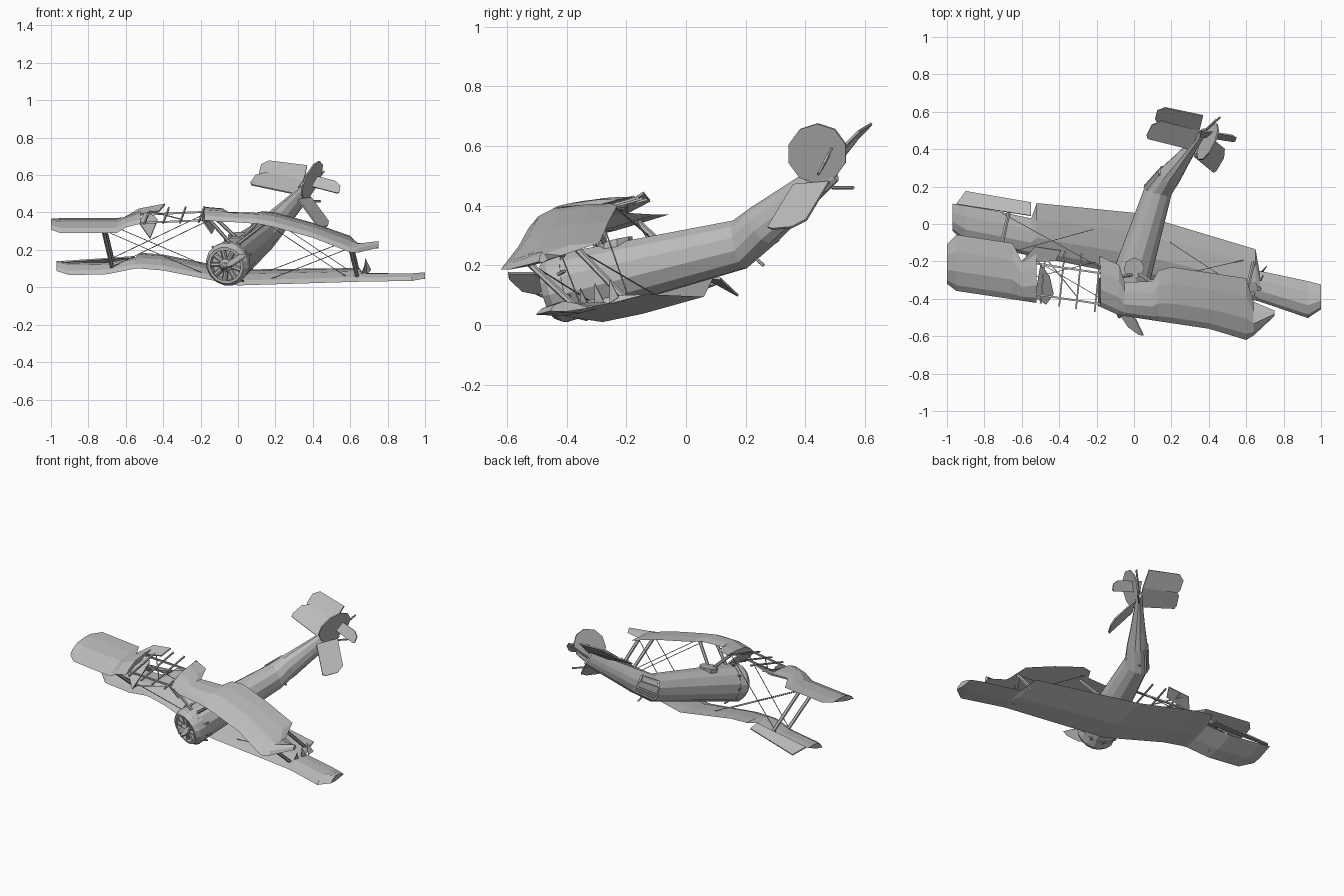
import bpy, bmesh, math
from mathutils import Vector

if "Cube" in bpy.data.objects:
    bpy.data.objects.remove(bpy.data.objects["Cube"])

grey = bpy.data.materials.new("plain_grey")
grey.use_nodes = True
grey.diffuse_color = (.5, .5, .5, 1)
grey.node_tree.nodes["Principled BSDF"].inputs["Base Color"].default_value = grey.diffuse_color


def finish(name, bm):
    bmesh.ops.recalc_face_normals(bm, faces=bm.faces[:])
    mesh = bpy.data.meshes.new(name)
    bm.to_mesh(mesh)
    bm.free()
    mesh.materials.append(grey)
    ob = bpy.data.objects.new(name, mesh)
    bpy.context.collection.objects.link(ob)
    return ob


def loft(name, rings):
    """Skin a list of equal closed rings and cap both ends."""
    bm = bmesh.new()
    rows = [[bm.verts.new(point) for point in ring] for ring in rings]
    for near, far in zip(rows, rows[1:]):
        for i in range(len(near)):
            bm.faces.new((near[i - 1], near[i], far[i], far[i - 1]))
    bm.faces.new(rows[0])
    bm.faces.new(rows[-1])
    return finish(name, bm)


def circle(centre, side, up, width, height, count):
    angles = [math.tau * (i + .5) / count for i in range(count)]
    return [centre + side * width * math.cos(a) + up * height * math.sin(a) for a in angles]


def beam(name, start, end, radius=.006, sides=6):
    start, end = Vector(start), Vector(end)
    turn = (end - start).to_track_quat('Z', 'Y')
    side, up = turn @ Vector((1, 0, 0)), turn @ Vector((0, 1, 0))
    return loft(name, [circle(p, side, up, radius, radius, sides) for p in (start, end)])


def panel(name, points, thickness=.008):
    bm = bmesh.new()
    bm.faces.new([bm.verts.new(point) for point in points])
    ob = finish(name, bm)
    solid = ob.modifiers.new("thickness", "SOLIDIFY")
    solid.thickness = thickness
    solid.offset = 0


def plate(name, corner, span, chord):
    """Parallelogram tail surface with its outer corners clipped."""
    corner, span, chord = Vector(corner), Vector(span), Vector(chord)
    panel(name, [corner, corner + span * .95, corner + span + chord * .15,
                 corner + span + chord * .7, corner + span * .85 + chord, corner + chord])


# Wing planes: sweep and chord follow rules; c runs from leading to trailing edge
def lower_point(x, c, z):
    return Vector((x, -.28 - x / 5 + c * (.34 - abs(x) / 10), z + c * (.085 - max(x, 0) ** 4 / 15)))


def upper_point(x, c, z):
    return Vector((x, -.5 - .15 * x + .3 * c, z + .08 * c))


# Wing stations: x, first c, last c, leading edge height
lower_stations = [(-.97, .2, .8, .07), (-.9, 0, .8, .065), (-.7, 0, .75, .07), (-.55, 0, .7, .1),
                  (-.52, 0, 1, .1), (-.4, 0, 1, .09), (-.2, 0, 1, .05), (0, 0, 1, .01),
                  (.65, 0, 1, .03), (.67, 0, .6, .03), (.93, -.15, .65, .04), (1, .1, .65, .045)]
upper_right = [(-1, .1, .8, .3), (-.95, 0, 1, .29), (-.65, 0, 1, .29), (-.6, 0, .7, .32), (-.52, 0, .9, .34)]
upper_left = [(-.18, .1, 1, .35), (-.08, 0, .9, .35), (-.05, 0, .6, .35), (.1, 0, .7, .34), (.13, 0, .9, .335),
              (.2, 0, 1, .32), (.4, 0, 1, .265), (.6, -.1, 1, .195), (.64, 0, .6, .185), (.75, .4, .5, .18)]


def wing(name, point, stations, thickness):
    rings = []
    for x, first, last, z in stations:
        ring = []
        for c, height in ((0, 0), (.1, .6), (.35, 1), (.7, .6), (1, 0), (.4, -.2)):
            spot = point(x, first + (last - first) * c, z)
            ring.append(spot + Vector((0, 0, thickness * height)))
        rings.append(ring)
    loft(name, rings)


def height_at(stations, x):
    for (a, *_, low), (b, *_, high) in zip(stations, stations[1:]):
        if a <= x <= b:
            return low + (high - low) * (x - a) / (b - a)


def lower(x, c):
    return lower_point(x, c, height_at(lower_stations, x))


def upper(x, c):
    return upper_point(x, c, height_at(upper_right + upper_left, x))


wing("lower_wing", lower_point, lower_stations, .03)
wing("upper_wing_right_half", upper_point, upper_right, .032)
wing("upper_wing_left_half", upper_point, upper_left, .032)

# Drooping aileron on the lower right wing
sag = Vector((0, 0, -.06))
panel("lower_aileron", [lower(-.95, .8), lower(-.55, .75), lower(-.55, 1) + sag / 2, lower(-.9, 1.1) + sag])

# Bent fuselage: a thick straight front and a raised, tapering tail
nose, bend, tail = Vector((-.05, -.4, .13)), Vector((.13, .18, .27)), Vector((.37, .49, .52))


def body_rings(start, end, first, last, squeeze, steps):
    axis = end - start
    side = axis.cross(Vector((0, 0, 1))).normalized()
    up = side.cross(axis).normalized()
    rings = []
    for i in range(steps + 1):
        t = i / steps
        radius = first + (last - first) * t
        rings.append(circle(start.lerp(end, t), side, up, radius * (1 - squeeze * t), radius, 12))
    return rings


front_rings = body_rings(nose, bend, .115, .085, .1, 4)
tail_rings = body_rings(bend, tail, .085, .045, .6, 4)
loft("fuselage", front_rings + tail_rings[1:])

# Cowling and radial engine share the nose axis
axis = (nose - bend).normalized()
side = axis.cross(Vector((0, 0, 1))).normalized()
up = side.cross(axis)


def turned(name, profile, sides):
    loft(name, [circle(nose + axis * along, side, up, r, r, sides) for r, along in profile])


def nose_point(radius, angle, along):
    return nose + (side * math.cos(angle) + up * math.sin(angle)) * radius + axis * along


turned("cowling", [(.115, -.02), (.118, .03), (.1, .06), (.085, .06), (.085, .02)], 16)
turned("crankcase", [(.035, .02), (.035, .06), (.02, .07)], 10)
turned("spinner", [(.02, .07), (.02, .09), (.005, .11)], 8)
for i in range(9):
    angle = math.tau * i / 9
    beam("engine_cylinder", nose_point(.02, angle, .04), nose_point(.09, angle, .04), .014, 8)
    beam("exhaust_stub", nose_point(.11, angle, -.01), nose_point(.125, angle, -.04))

# Propeller blade folded forward by the impact
hub, reach, width = nose + axis * .07, Vector((.12, -.13, .06)), Vector((.02, .02, .03))
panel("bent_propeller_blade", [hub - width / 2, hub + reach / 2 - width, hub + reach * .9 - width / 2,
                               hub + reach, hub + reach / 2 + width, hub + width / 2])

# Cockpit rim
seat = nose.lerp(bend, .28) + Vector((0, 0, .1))
across, along = side * .055, (bend - nose).normalized() * .06
loft("cockpit_rim", [circle(seat + Vector((0, 0, lift)), across, along, 1, 1, 8) for lift in (-.02, .015)])

# Bare spars and ribs in the torn bay
for c in (.15, .7):
    beam("bare_spar", upper(-.56, c), upper(-.12, c), .007, 4)
for x in (-.5, -.4, -.31, -.21):
    beam("bare_rib", upper(x, 0), upper(x + .03, 1), .006, 4)
beam("loose_brace", upper(-.52, 1), upper(-.3, .2), .004, 4)

# Torn skin hanging around the bay
drop = Vector((0, 0, -.08))
panel("hanging_skin", [upper(-.53, .1), upper(-.47, 0) + drop, upper(-.43, .2), upper(-.45, .5), upper(-.5, .7)])
panel("raised_skin", [upper(-.6, .7), upper(-.53, 1), upper(-.39, 1) - drop / 4, upper(-.42, .8)])
panel("hanging_skin", [upper(-.19, .6), upper(-.12, .7) + drop, upper(-.14, .2) + drop, upper(-.19, .1)])

# Struts and bracing wires run between the two wings
for x, lean in ((-.72, .05), (.6, .04)):
    inner = math.copysign(.14, x)
    for c in (.2, .75):
        beam("wing_strut", upper(x, c), lower(x + lean, c), .011)
        beam("bracing_wire", upper(x, c), lower(inner, c), .0025, 4)
        beam("bracing_wire", lower(x, c), upper(inner, c), .0025, 4)
for x in (-.15, .14):
    for c in (.1, .6):
        beam("cabin_strut", upper(x, c), nose.lerp(bend, c / 2) + side * x * .6, .01)

# Shards at the crushed wing tip
for i in range(3):
    base = lower(.65 + i / 50, .2 + i / 5)
    panel("wing_shard", [base, base + Vector((.02, .03, .02)), base + Vector((.03 - i / 50, 0, .08))], .004)

# Exposed frame on the right side of the fuselage, at the bend
for ring in (front_rings[-1], tail_rings[1]):
    for start, end in zip(ring[4:8], ring[5:8]):
        beam("exposed_frame", start, end, .008, 4)
for start, end in zip(front_rings[-1][4:8], tail_rings[1][4:8]):
    beam("exposed_stringer", start, end, .008, 4)

# Tail surfaces
fin = circle(Vector((.395, .44, .575)), Vector((.04, .1, 0)), Vector((.04, 0, .1)), 1, 1, 10)
panel("fin_and_rudder", fin)
plate("right_stabiliser", (.3, .4, .5), (-.24, .06, .05), (.05, .1, .07))
plate("right_elevator", (.35, .5, .57), (-.24, .05, .03), (.02, .08, .08))
plate("left_stabiliser", (.32, .36, .47), (.11, -.09, -.15), (.07, .12, .01))
plate("left_elevator", (.35, .47, .55), (.19, -.03, -.05), (.01, .03, .06))
beam("tail_post", tail, tail + Vector((.09, .08, .1)))
beam("tail_skid", bend, bend + Vector((.04, .08, -.07)))
beam("control_rod", tail + sag, tail + sag + Vector((.07, .07, 0)))
